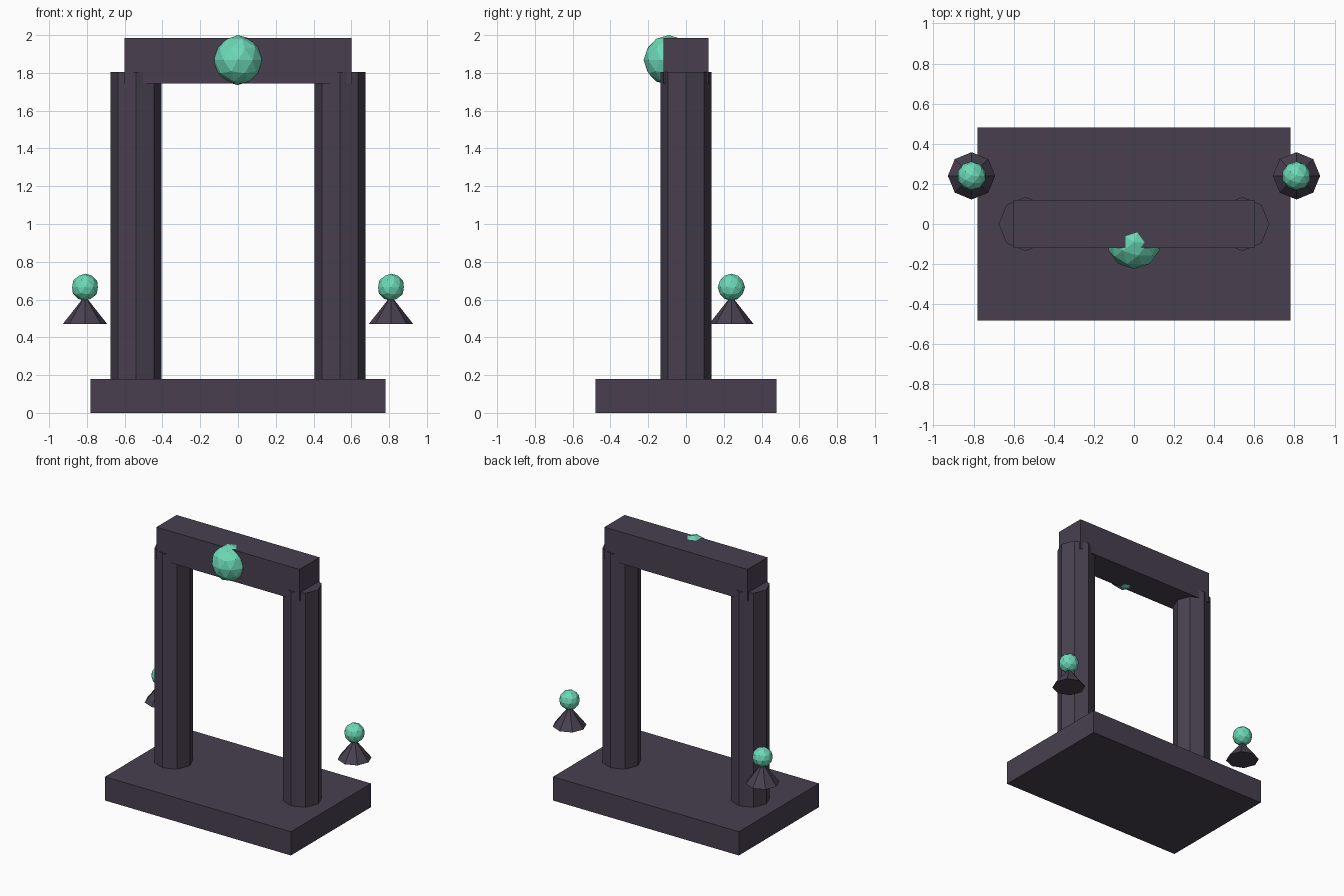
import bpy
import math

if "Cube" in bpy.data.objects:
    bpy.data.objects.remove(bpy.data.objects["Cube"], do_unlink=True)


def make_material(name, rgb):
    mat = bpy.data.materials.new(name)
    mat.use_nodes = True
    colour = (*rgb, 1.0)
    mat.diffuse_color = colour
    mat.node_tree.nodes["Principled BSDF"].inputs["Base Color"].default_value = colour
    return mat


STONE = make_material("dark purple stone", (0.065, 0.051, 0.078))
GLOW = make_material("mint green", (0.15, 0.70, 0.475))


def finish(name, mat):
    obj = bpy.context.object
    obj.name = name
    obj.data.name = name
    obj.data.materials.append(mat)
    return obj


def box(name, size, bottom):
    bpy.ops.mesh.primitive_cube_add(size=1, location=(0, 0, bottom + size[2] / 2))
    obj = finish(name, STONE)
    obj.scale = size
    return obj


def octagon(name, x, y, bottom, top, r_bottom, r_top):
    # Eight-sided column or cone with corners on the axes
    bpy.ops.mesh.primitive_cone_add(
        vertices=8, radius1=r_bottom, radius2=r_top, depth=top - bottom,
        location=(x, y, (bottom + top) / 2))
    return finish(name, STONE)


def orb(name, location, radius):
    bpy.ops.mesh.primitive_ico_sphere_add(subdivisions=2, radius=radius, location=location)
    return finish(name, GLOW)


# Gateway: plinth, lintel and keystone orb
box("plinth", (1.56, 0.96, 0.18), 0)
box("lintel", (1.2, 0.24, 0.24), 1.745)
orb("keystone_orb", (0, -0.092, 1.8675), 0.1325)

# Pillars and floating side lamps
for side, s in (("left", 1), ("right", -1)):
    octagon(side + "_pillar", s * 0.54, 0, 0.18, 1.805, 0.135, 0.135)
    octagon(side + "_lamp_cone", s * 0.81, 0.24, 0.47, 0.62, 0.118, 0)
    orb(side + "_lamp_orb", (s * 0.81, 0.24, 0.665), 0.072)
